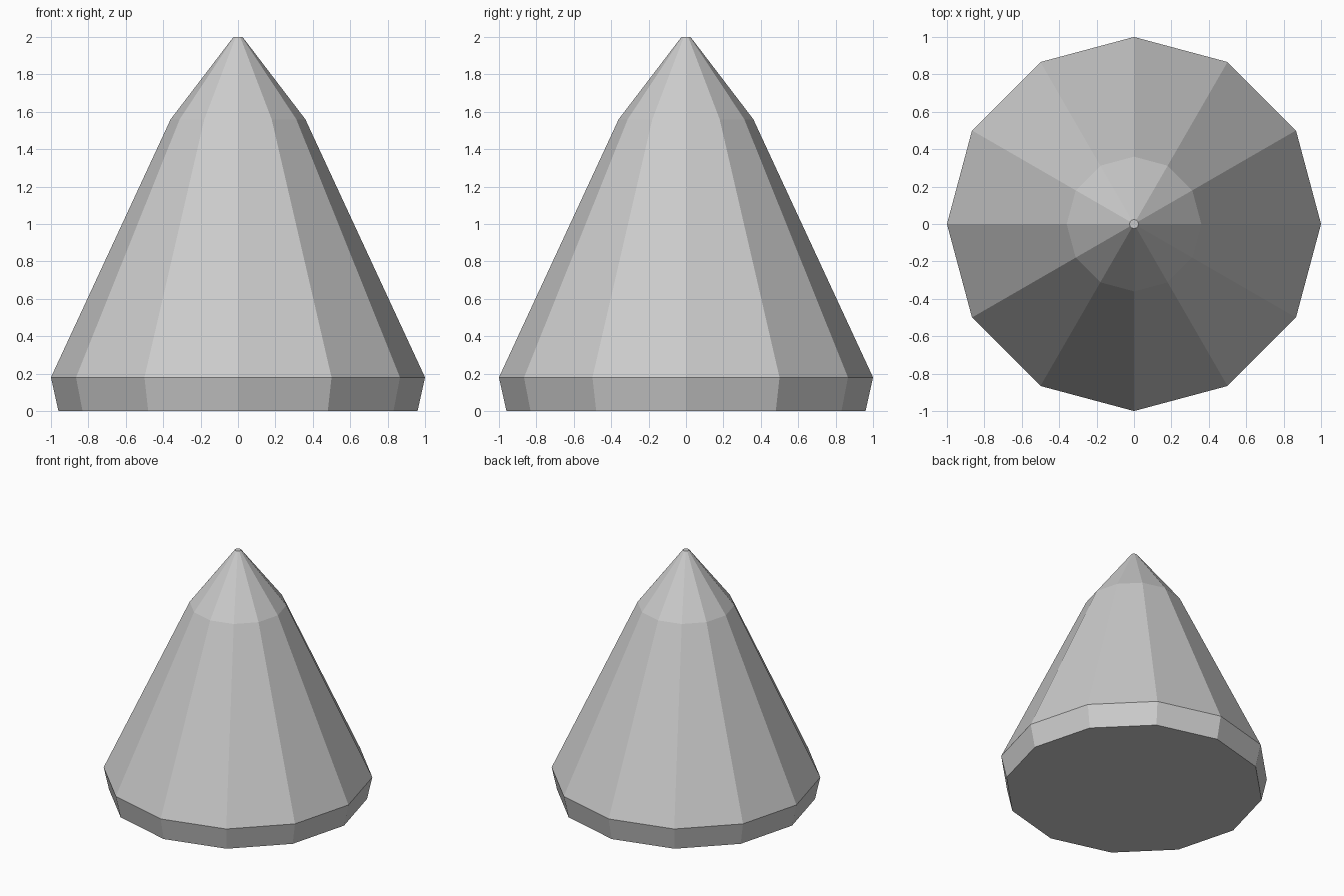
import bpy
import bmesh
from math import cos, sin, pi

cube = bpy.data.objects.get("Cube")
if cube:
    bpy.data.objects.remove(cube, do_unlink=True)

SIDES = 12

# Plain grey surface
grey = bpy.data.materials.new("light_grey")
grey.use_nodes = True
colour = (0.6, 0.6, 0.6, 1)
grey.diffuse_color = colour
grey.node_tree.nodes["Principled BSDF"].inputs["Base Color"].default_value = colour

# Faceted cone: base, widest rim, shoulder, blunt tip as (radius, height)
profile = [(0.96, 0), (1, 0.18), (0.36, 1.56), (0.024, 2)]
bm = bmesh.new()
rings = [[bm.verts.new((r * cos(2 * pi * i / SIDES), r * sin(2 * pi * i / SIDES), z))
          for i in range(SIDES)] for r, z in profile]

# Side facets between neighbouring rings
for low, high in zip(rings, rings[1:]):
    for i in range(SIDES):
        j = (i + 1) % SIDES
        bm.faces.new((low[i], low[j], high[j], high[i]))

# Underside and tip caps
bm.faces.new(rings[0][::-1])
bm.faces.new(rings[-1])

mesh = bpy.data.meshes.new("faceted_cone")
bm.to_mesh(mesh)
bm.free()
mesh.materials.append(grey)
cone = bpy.data.objects.new("faceted_cone", mesh)
bpy.context.collection.objects.link(cone)
